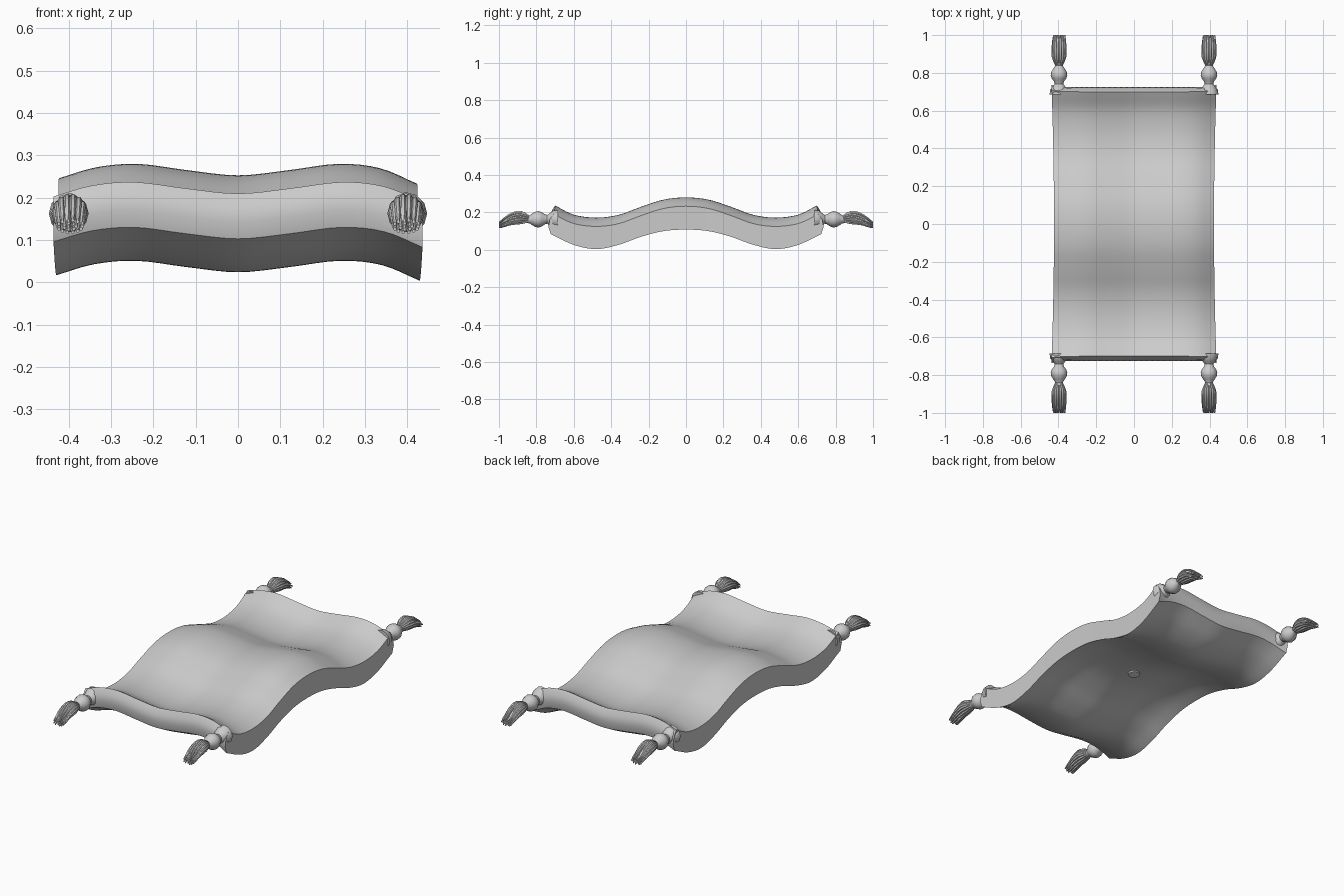
import bpy, bmesh, math
from mathutils import Vector

old = bpy.data.objects.get("Cube")
if old:
    bpy.data.objects.remove(old, do_unlink=True)


def make_material(name, rgb):
    m = bpy.data.materials.new(name)
    m.use_nodes = True
    m.diffuse_color = (*rgb, 1)
    m.node_tree.nodes["Principled BSDF"].inputs["Base Color"].default_value = (*rgb, 1)
    return m


grey = make_material("soft grey cloth", (0.6, 0.6, 0.6))


def finish(bm, name, angle=40):
    bmesh.ops.recalc_face_normals(bm, faces=bm.faces)
    me = bpy.data.meshes.new(name)
    bm.to_mesh(me)
    bm.free()
    me.materials.append(grey)
    ob = bpy.data.objects.new(name, me)
    bpy.context.collection.objects.link(ob)
    bpy.ops.object.select_all(action="DESELECT")
    ob.select_set(True)
    bpy.context.view_layer.objects.active = ob
    bpy.ops.object.shade_smooth_by_angle(angle=math.radians(angle))
    return ob


def spline(points, steps):
    """Smooth curve through the points (Catmull-Rom)."""
    p = [Vector(q) for q in points]
    p = [2 * p[0] - p[1]] + p + [2 * p[-1] - p[-2]]
    out = []
    for i in range(1, len(p) - 2):
        for s in range(steps):
            t = s / steps
            a, b, c, d = p[i - 1:i + 3]
            out.append(0.5 * (2 * b + (c - a) * t + (2 * a - 5 * b + 4 * c - d) * t * t
                              + (3 * b - a - 3 * c + d) * t ** 3))
    return out + [p[-2]]


def mirrored(half):
    return [(-y, z) for y, z in reversed(half[1:])] + half


# Carpet: long wave of the top and underside, swept across a gentler cross wave
top = spline(mirrored([(0, .28), (.12, .268), (.24, .23), (.36, .187), (.48, .172),
                       (.6, .188), (.7, .237)]), 5)
under = spline(mirrored([(0, .155), (.12, .147), (.24, .117), (.36, .074), (.48, .051),
                         (.6, .074), (.713, .13)]), 5)
end = [Vector((.718, .208)), Vector((.724, .17))]
loop = (top + end + under[::-1]
        + [Vector((-p.x, p.y)) for p in reversed(end)])
cross = spline([(-.43, -.034), (-.34, -.008), (-.24, 0), (-.12, -.015), (0, -.027),
                (.12, -.015), (.24, 0), (.34, -.01), (.43, -.047)], 4)

bm = bmesh.new()
rows = []
for c in cross:
    row = []
    for p in loop:
        corner = (abs(c.x) / .43) ** 10 * (abs(p.x) / .72) ** 10
        x = c.x * (.985 + .03 * (p.x / .72) ** 2)
        row.append(bm.verts.new((x, p.x * (1 + .015 * corner), p.y + c.y)))
    rows.append(row)
n = len(loop)
for a, b in zip(rows, rows[1:]):
    for i in range(n):
        j = (i + 1) % n
        bm.faces.new((a[i], a[j], b[j], b[i]))
m = len(top)
for r in (rows[0], rows[-1]):
    t, u = r[:m], r[m + 2:2 * m + 2][::-1]
    for i in range(m - 1):
        bm.faces.new((t[i], t[i + 1], u[i + 1], u[i]))
    bm.faces.new((t[-1], r[m], r[m + 1], u[-1]))
    bm.faces.new((u[0], r[-2], r[-1], t[0]))
finish(bm, "carpet")


def tube(bm, path, radii, sides, flat=1.0):
    """Closed tube running along y, with a radius for each point of the path."""
    rings = []
    for p, r in zip(path, radii):
        rings.append([bm.verts.new((p[0] + r * math.cos(k * math.tau / sides), p[1],
                                    p[2] + r * flat * math.sin(k * math.tau / sides)))
                      for k in range(sides)])
    for a, b in zip(rings, rings[1:]):
        for k in range(sides):
            j = (k + 1) % sides
            bm.faces.new((a[k], a[j], b[j], b[k]))
    bm.faces.new(rings[0])
    bm.faces.new(rings[-1])


# Tassels: flared neck and knob, then a drooping bundle of strands
knob = [(.685, .05), (.71, .047), (.728, .033), (.742, .023), (.755, .027), (.77, .038),
        (.787, .044), (.805, .041), (.822, .031), (.835, .022), (.85, .02)]
for side, sx in (("left", 1), ("right", -1)):
    for place, sy in (("front", -1), ("back", 1)):
        bm = bmesh.new()
        tube(bm, [(sx * .397, sy * y, .163) for y, r in knob], [r for y, r in knob], 12)
        finish(bm, f"{place}_{side}_knob", 50)

        bm = bmesh.new()
        for count, spread in ((14, 1.0), (7, .5)):
            for k in range(count):
                a = k * math.tau / count
                dx, dz = math.cos(a) * spread, math.sin(a) * spread
                length = .162 - .008 * (k % 3 == 1)
                path, radii = [], []
                for s in range(8):
                    t = s / 7
                    fan = .014 + .02 * math.sin(min(t * 2.2, 1) * math.pi / 2)
                    path.append((sx * .397 + dx * (fan - .005 * t * t),
                                 sy * (.832 + length * t + .006),
                                 .166 + .012 * math.sin(t * math.pi) - .034 * t * t
                                 + dz * (fan - .02 * t * t)))
                    radii.append((.005, .007, .008, .008, .0075, .007, .006, .004)[s])
                tube(bm, path, radii, 6)
        finish(bm, f"{place}_{side}_tassel", 50)

# Small round boss under the middle of the carpet
bm = bmesh.new()
bmesh.ops.create_cone(bm, cap_ends=True, segments=16, radius1=.032, radius2=.032, depth=.008)
for v in bm.verts:
    v.co.z += .126
boss = finish(bm, "underside_boss")
boss.data.materials.clear()
boss.data.materials.append(make_material("pale grey", (.85, .85, .85)))
